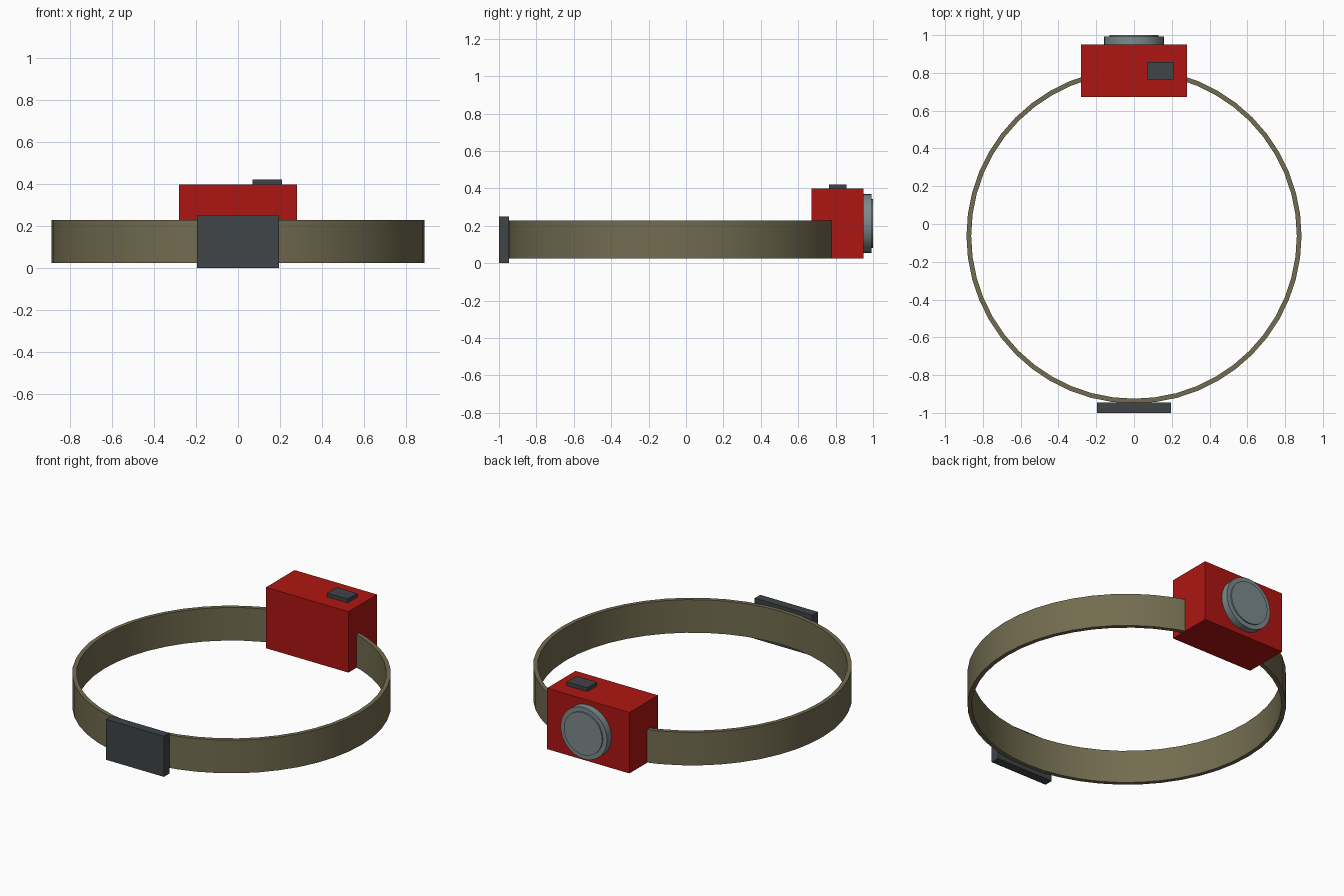
import bpy, bmesh, math
from mathutils import Matrix

if "Cube" in bpy.data.objects:
    bpy.data.objects.remove(bpy.data.objects["Cube"])


def material(name, rgb):
    m = bpy.data.materials.new(name)
    m.diffuse_color = (*rgb, 1)
    m.use_nodes = True
    m.node_tree.nodes["Principled BSDF"].inputs["Base Color"].default_value = m.diffuse_color
    return m


strap_mat = material("olive", (0.17, 0.15, 0.08))
red_mat = material("red", (0.42, 0.008, 0.006))
dark_mat = material("charcoal", (0.05, 0.058, 0.063))
glass_mat = material("lens_grey", (0.2, 0.25, 0.26))


def finish(bm, name, mat, smooth=False):
    bmesh.ops.recalc_face_normals(bm, faces=bm.faces)
    me = bpy.data.meshes.new(name)
    bm.to_mesh(me)
    bm.free()
    me.materials.append(mat)
    ob = bpy.data.objects.new(name, me)
    bpy.context.collection.objects.link(ob)
    if smooth:
        bpy.ops.object.select_all(action='DESELECT')
        ob.select_set(True)
        bpy.context.view_layer.objects.active = ob
        bpy.ops.object.shade_smooth_by_angle(angle=math.radians(35))
    return ob


def box(name, lo, hi, mat):
    bm = bmesh.new()
    bmesh.ops.create_cube(bm, size=1)
    for v in bm.verts:
        v.co = [(a + b) / 2 + c * (b - a) for a, b, c in zip(lo, hi, v.co)]
    return finish(bm, name, mat)


def lathe(name, profile, mat, matrix, segments, closed):
    """Revolve (radius, height) points about z, then place with matrix."""
    bm = bmesh.new()
    rings = []
    for i in range(segments):
        a = 2 * math.pi * i / segments
        rings.append([bm.verts.new((r * math.cos(a), r * math.sin(a), h))
                      for r, h in profile])
    n = len(profile)
    for i in range(segments):
        p, q = rings[i], rings[(i + 1) % segments]
        for j in range(n if closed else n - 1):
            k = (j + 1) % n
            bm.faces.new((p[j], q[j], q[k], p[k]))
    if not closed:
        for j in (0, n - 1):
            bm.faces.new([r[j] for r in rings])
    bm.transform(matrix)
    return finish(bm, name, mat, True)


# Head strap: a thin hoop running through the lamp housing
lathe("head_strap", [(0.862, 0.025), (0.887, 0.025), (0.887, 0.228), (0.862, 0.228)],
      strap_mat, Matrix.Translation((0, -0.063, 0)), 48, True)

# Lamp housing and its switch
box("lamp_housing", (-0.28, 0.672, 0.024), (0.28, 0.949, 0.398), red_mat)
box("switch_button", (0.07, 0.765, 0.39), (0.21, 0.858, 0.421), dark_mat)

# Lens: rim and raised glass, axis along +y
axis = Matrix.Translation((0, 0, 0.212)) @ Matrix.Rotation(-math.pi / 2, 4, 'X')
lathe("lens_rim", [(0.158, 0.94), (0.158, 0.992)], glass_mat, axis, 32, False)
lathe("lens_glass", [(0.13, 0.98), (0.13, 1.0)], glass_mat, axis, 32, False)

# Battery pack on the opposite side of the strap
box("battery_pack", (-0.196, -1.0, 0.0), (0.196, -0.946, 0.249), dark_mat)
